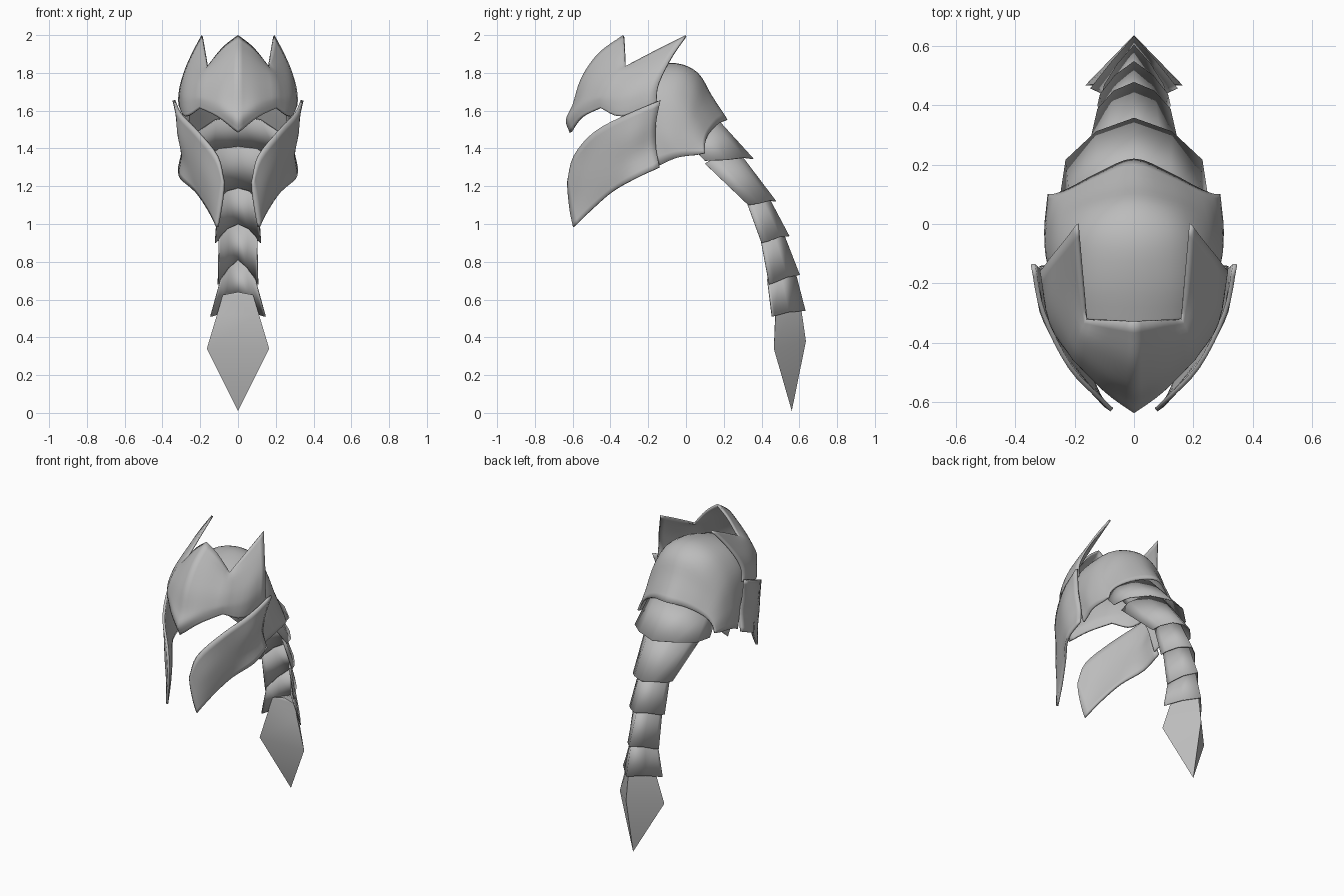
import bpy
import bmesh
from mathutils import Vector

if "Cube" in bpy.data.objects:
    bpy.data.objects.remove(bpy.data.objects["Cube"])

metal = bpy.data.materials.new("grey_metal")
metal.diffuse_color = (0.5, 0.5, 0.5, 1)
metal.use_nodes = True
metal.node_tree.nodes["Principled BSDF"].inputs["Base Color"].default_value = metal.diffuse_color


def spline(pts, steps):
    """Points along a smooth curve that passes through every given point."""
    pts = [Vector(p) for p in pts]
    ext = [2 * pts[0] - pts[1]] + pts + [2 * pts[-1] - pts[-2]]
    out = []
    for i in range(1, len(ext) - 2):
        a, b, c, d = ext[i - 1:i + 3]
        for k in range(steps):
            t = k / steps
            out.append(0.5 * (2 * b + (c - a) * t + (2 * a - 5 * b + 4 * c - d) * t ** 2
                              + (3 * b - a - 3 * c + d) * t ** 3))
    return out + [pts[-1]]


def flip(cols):
    """Extend half a set of columns across the centre plane."""
    return [[(-x, y, z) for x, y, z in c] for c in cols[:0:-1]] + cols


def add_object(name, me):
    me.materials.append(metal)
    ob = bpy.data.objects.new(name, me)
    bpy.context.collection.objects.link(ob)
    bpy.ops.object.select_all(action='DESELECT')
    bpy.context.view_layer.objects.active = ob
    ob.select_set(True)
    bpy.ops.object.shade_smooth_by_angle(angle=0.7)
    return ob


def sheet(name, cols, across=4, along=4, mirror=False, thick=0.012, corner=0):
    """Thin plate lofted through columns of points; corner is a column with a sharp bend."""
    cols = [spline(c, along) for c in cols]
    rows = []
    for r in zip(*cols):
        start = spline(r[:corner + 1], across)[:-1] if corner else []
        rows.append(start + spline(r[corner:], across))
    n = len(rows[0])
    verts = [v for r in rows for v in r]
    faces = [(i * n + j, (i + 1) * n + j, (i + 1) * n + j + 1, i * n + j + 1)
             for i in range(len(rows) - 1) for j in range(n - 1)]
    me = bpy.data.meshes.new(name)
    me.from_pydata(verts, [], faces)
    ob = add_object(name, me)
    if mirror:
        m = ob.modifiers.new("mirror", 'MIRROR')
        m.use_clip = True
        m.merge_threshold = 0.002
    s = ob.modifiers.new("thickness", 'SOLIDIFY')
    s.thickness = thick
    s.offset = 0
    return ob


# Skull cap: columns run front to back, from the crown to the side rim
sheet("skull_cap", flip([
    [(0, -.36, 1.78), (0, -.2, 1.83), (0, -.05, 1.845), (0, .06, 1.795), (0, .13, 1.68), (0, .215, 1.55)],
    [(.16, -.345, 1.74), (.155, -.2, 1.79), (.15, -.05, 1.8), (.14, .04, 1.75), (.13, .1, 1.64), (.115, .17, 1.53)],
    [(.24, -.29, 1.64), (.25, -.2, 1.67), (.25, -.08, 1.67), (.245, 0, 1.62), (.23, .06, 1.55), (.21, .12, 1.48)],
    [(.27, -.2, 1.5), (.28, -.16, 1.49), (.29, -.09, 1.49), (.285, -.02, 1.48), (.275, .04, 1.46), (.26, .1, 1.43)],
    [(.28, -.14, 1.31), (.285, -.1, 1.33), (.295, -.05, 1.35), (.295, 0, 1.36), (.29, .05, 1.365), (.285, .1, 1.375)],
]))

# Visor: columns run from the upper edge to the lower edge, centre to side
sheet("visor", [
    [(0, -.33, 1.995), (0, -.46, 1.9), (0, -.55, 1.77), (0, -.595, 1.63), (0, -.63, 1.55), (0, -.61, 1.485)],
    [(.08, -.325, 1.93), (.085, -.42, 1.86), (.09, -.5, 1.76), (.095, -.545, 1.66), (.095, -.56, 1.61), (.1, -.55, 1.565)],
    [(.16, -.32, 1.83), (.18, -.37, 1.8), (.195, -.42, 1.74), (.2, -.45, 1.68), (.2, -.455, 1.65), (.2, -.45, 1.615)],
    [(.175, -.17, 1.91), (.225, -.22, 1.83), (.265, -.27, 1.75), (.28, -.31, 1.68), (.28, -.33, 1.62), (.275, -.34, 1.57)],
    [(.19, 0, 1.995), (.235, -.06, 1.91), (.275, -.11, 1.82), (.3, -.145, 1.74), (.31, -.155, 1.68), (.31, -.15, 1.63)],
], mirror=True, corner=2)

# Cheek guards: columns run top to bottom, from the back edge to the front tip
sheet("cheek_guards", [
    [(.34, -.135, 1.655), (.31, -.16, 1.53), (.29, -.16, 1.41), (.31, -.14, 1.3)],
    [(.305, -.3, 1.585), (.31, -.29, 1.47), (.29, -.28, 1.35), (.3, -.27, 1.24)],
    [(.215, -.48, 1.49), (.235, -.43, 1.38), (.235, -.4, 1.27), (.22, -.39, 1.17)],
    [(.11, -.59, 1.36), (.15, -.55, 1.26), (.16, -.52, 1.17), (.155, -.5, 1.075)],
    [(.075, -.625, 1.22), (.08, -.62, 1.15), (.095, -.61, 1.06), (.11, -.595, .985)],
], mirror=True, thick=0.015)


def rim(w, yb, zb, yf, zf, a, b):
    """Half a faceted rim, from the back ridge to the side edge; a and b set how boxy it is."""
    dy, dz = yf - yb, zf - zb
    return [(0, yb, zb),
            (.52 * w, yb + a * dy, zb + a * dz + .008),
            (.93 * w, yb + b * dy, zb + b * dz),
            (w, yf, zf)]


# Overlapping tail plates: upper rim, lower rim (half width, back y z, side y z), boxiness
plates = {
    "neck_plate": ((.23, .15, 1.57, .02, 1.42), (.245, .355, 1.345, .1, 1.335), (.18, .55)),
    "tail_plate_1": ((.185, .255, 1.41, .1, 1.32), (.13, .475, 1.12, .33, 1.1), (.2, .62)),
    "tail_plate_2": ((.105, .41, 1.19, .32, 1.12), (.12, .545, .935, .4, .9), (.32, .75)),
    "tail_plate_3": ((.1, .495, 1.0, .395, .92), (.105, .6, .73, .44, .68), (.4, .83)),
    "tail_plate_4": ((.09, .56, .81, .43, .71), (.145, .63, .54, .455, .51), (.5, .93)),
}
for name, (top, bottom, box) in plates.items():
    halves = zip(rim(*top, *box), rim(*bottom, *box))
    sheet(name, flip([list(c) for c in halves]), across=1, along=1, thick=0.006)

# Pointed tail blade: flat front with a ridged back
bm = bmesh.new()
for x, y, z in [(0, .49, .64), (.08, .48, .625), (.1, .472, .52), (.165, .465, .34),
                (0, .56, .01), (0, .6, .62), (0, .635, .38)]:
    for s in ((1, -1) if x else (1,)):
        bm.verts.new((s * x, y, z))
bmesh.ops.convex_hull(bm, input=bm.verts)
blade = bpy.data.meshes.new("tail_blade")
bm.to_mesh(blade)
bm.free()
add_object("tail_blade", blade)
